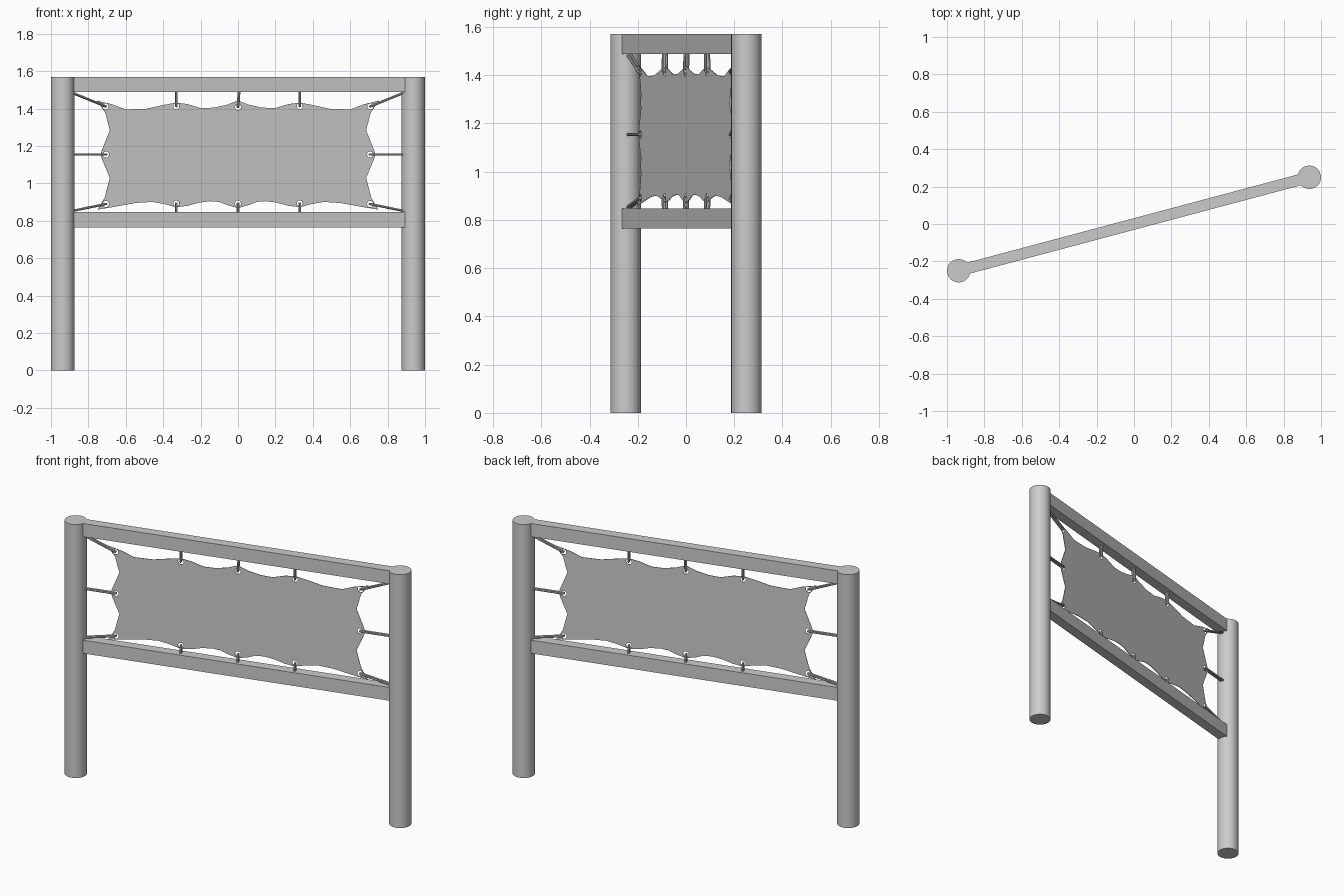
import bpy, bmesh, math
from mathutils import Matrix, Vector

if "Cube" in bpy.data.objects:
    bpy.data.objects.remove(bpy.data.objects["Cube"])

ANGLE = math.atan2(0.25, 0.9375)      # whole sign is turned about z
TURN = Matrix.Rotation(ANGLE, 4, 'Z')
C = math.cos(ANGLE)
POST_U, POST_R, HEIGHT = 0.97, 0.0625, 1.57


def add_mesh(name, bm):
    me = bpy.data.meshes.new(name)
    bm.to_mesh(me)
    bm.free()
    ob = bpy.data.objects.new(name, me)
    bpy.context.collection.objects.link(ob)
    ob.matrix_world = TURN
    return ob


def curve_to_mesh(name, cu):
    tmp = bpy.data.objects.new(name + "_curve", cu)
    bpy.context.collection.objects.link(tmp)
    dg = bpy.context.evaluated_depsgraph_get()
    me = bpy.data.meshes.new_from_object(tmp.evaluated_get(dg))
    bpy.data.objects.remove(tmp)
    ob = bpy.data.objects.new(name, me)
    bpy.context.collection.objects.link(ob)
    ob.matrix_world = TURN
    return ob


def smooth(ob):
    bpy.ops.object.select_all(action='DESELECT')
    ob.select_set(True)
    bpy.context.view_layer.objects.active = ob
    bpy.ops.object.shade_smooth_by_angle(angle=math.radians(40))


# round posts
for side, label in ((-1, "left"), (1, "right")):
    bm = bmesh.new()
    bmesh.ops.create_cone(bm, cap_ends=True, segments=40, radius1=POST_R, radius2=POST_R,
                          depth=HEIGHT,
                          matrix=Matrix.Translation((side * POST_U, 0, HEIGHT / 2)))
    smooth(add_mesh(label + "_post", bm))

# horizontal rails
for label, z0, z1 in (("top_rail", 1.488, HEIGHT), ("lower_rail", 0.765, 0.847)):
    bm = bmesh.new()
    bmesh.ops.create_cube(bm, size=1, matrix=Matrix.Translation((0, 0, (z0 + z1) / 2))
                          @ Matrix.Diagonal((1.84, 0.06, z1 - z0, 1)))
    add_mesh(label, bm)

# eyelet positions and where their ties are anchored (left half, front-view x and z)
LEFT = [((-0.708, 1.412), (-0.885, 1.484)), ((-0.706, 1.154), (-0.885, 1.154)),
        ((-0.706, 0.890), (-0.885, 0.853)), ((-0.33, 1.413), (-0.33, 1.495)),
        ((-0.33, 0.893), (-0.33, 0.84))]
TIES = LEFT + [((-a[0], a[1]), (-b[0], b[1])) for a, b in LEFT]
TIES += [((0, 1.408), (0.006, 1.495)), ((0, 0.893), (0, 0.84))]

# banner outline (left half from bottom centre to top centre)
HALF = [(0, 0.868), (-0.06, 0.885), (-0.10, 0.901), (-0.15, 0.905), (-0.21, 0.897),
        (-0.27, 0.88), (-0.33, 0.873), (-0.40, 0.891), (-0.46, 0.901), (-0.55, 0.895),
        (-0.66, 0.875), (-0.75, 0.86), (-0.712, 0.925), (-0.685, 1.03),
        (-0.725, 1.125), (-0.735, 1.155), (-0.725, 1.185), (-0.685, 1.285),
        (-0.71, 1.38), (-0.755, 1.443), (-0.67, 1.422), (-0.60, 1.395), (-0.49, 1.399),
        (-0.40, 1.419), (-0.33, 1.432), (-0.27, 1.424), (-0.20, 1.403), (-0.13, 1.405),
        (-0.06, 1.42), (0, 1.443)]
outline = HALF + [(-x, z) for x, z in HALF[-2:0:-1]]


def add_loop(cu, pts):
    sp = cu.splines.new('POLY')
    sp.points.add(len(pts) - 1)
    for p, (u, z) in zip(sp.points, pts):
        p.co = (u, z, 0, 1)
    sp.use_cyclic_u = True


# fabric banner with eyelet holes
cu = bpy.data.curves.new("banner", 'CURVE')
cu.dimensions = '2D'
cu.fill_mode = 'BOTH'
cu.extrude = 0.0015
add_loop(cu, [(x / C, z) for x, z in outline])
for (x, z), _ in TIES:
    add_loop(cu, [(x / C + 0.017 * math.cos(k * math.tau / 14),
                   z + 0.017 * math.sin(k * math.tau / 14)) for k in range(14)])
banner = curve_to_mesh("banner", cu)
banner.data.transform(Matrix.Rotation(math.pi / 2, 4, 'X'))

# rope ties: hairpin loops from the frame through each eyelet
for i, (hole, anchor) in enumerate(TIES):
    h = Vector((hole[0] / C, 0, hole[1]))
    a = Vector((anchor[0] / C, 0, anchor[1]))
    d = (h - a).normalized()
    y = Vector((0, 0.0075, 0))
    path = [a - y * 0.9, h - d * 0.006 - y, h + d * 0.001 - y * 0.6,
            h + d * 0.001 + y * 0.6, h - d * 0.006 + y, a + y * 0.9]
    cu = bpy.data.curves.new("tie", 'CURVE')
    cu.dimensions = '3D'
    cu.bevel_depth = 0.006
    cu.bevel_resolution = 2
    cu.use_fill_caps = True
    sp = cu.splines.new('POLY')
    sp.points.add(len(path) - 1)
    for p, co in zip(sp.points, path):
        p.co = (*co, 1)
    smooth(curve_to_mesh("rope_tie_%02d" % (i + 1), cu))
